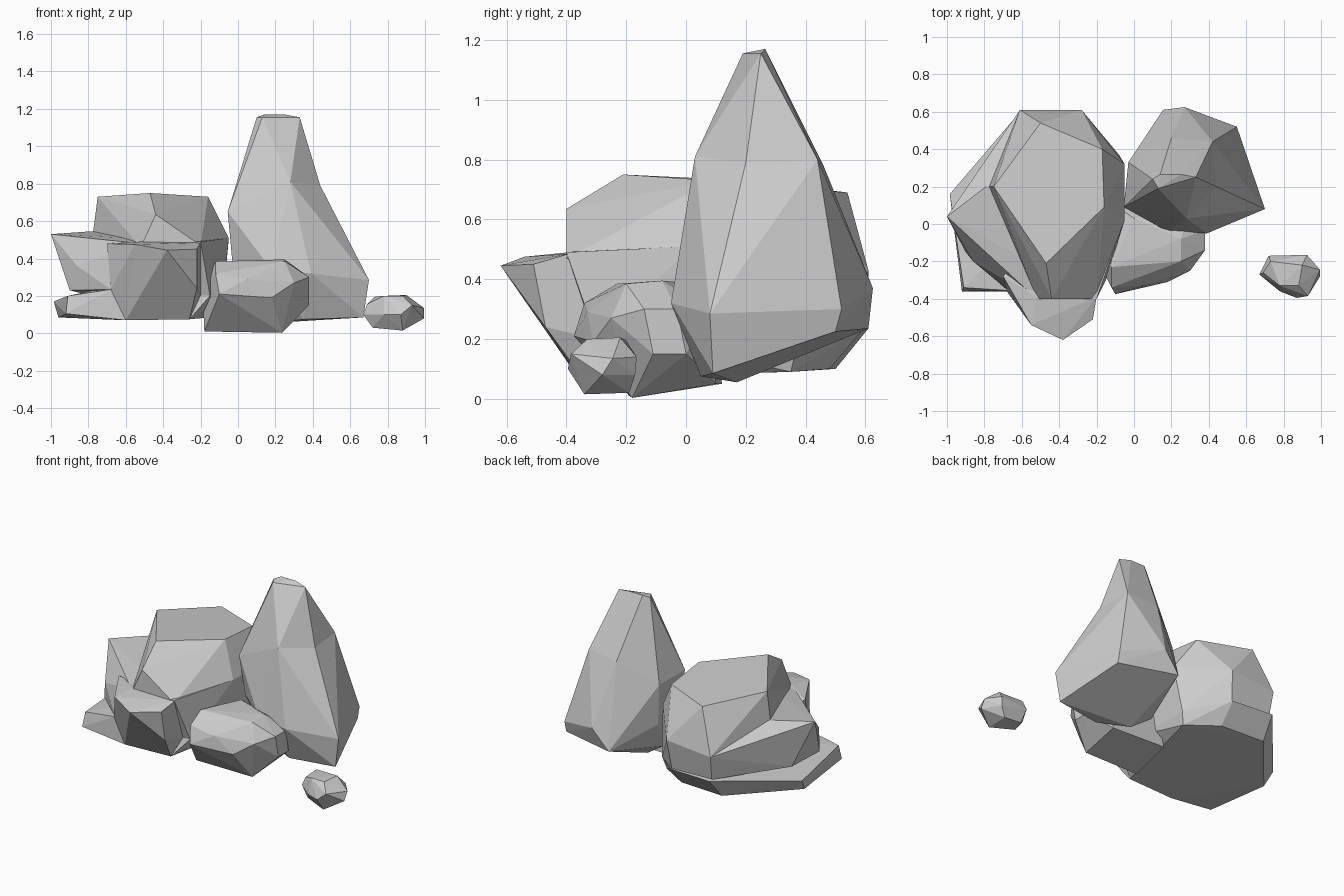
import bpy, bmesh, math


def hull(name, pts):
    """Faceted stone: the convex hull of a few corner points."""
    bm = bmesh.new()
    for p in pts:
        bm.verts.new(p)
    bmesh.ops.convex_hull(bm, input=bm.verts)
    loose = [v for v in bm.verts if not v.link_faces]
    bmesh.ops.delete(bm, geom=loose, context='VERTS')
    bmesh.ops.dissolve_limit(bm, angle_limit=math.radians(3),
                             verts=bm.verts, edges=bm.edges)
    bmesh.ops.recalc_face_normals(bm, faces=bm.faces)
    me = bpy.data.meshes.new(name)
    bm.to_mesh(me)
    bm.free()
    ob = bpy.data.objects.new(name, me)
    bpy.context.collection.objects.link(ob)
    return ob


def fuse(base, extra):
    """Union a second block into the first and discard the helper."""
    mod = base.modifiers.new("union", 'BOOLEAN')
    mod.operation = 'UNION'
    mod.solver = 'EXACT'
    mod.object = extra
    deps = bpy.context.evaluated_depsgraph_get()
    me = bpy.data.meshes.new_from_object(base.evaluated_get(deps))
    base.modifiers.clear()
    base.data = me
    bpy.data.objects.remove(extra)


# Wide boulder: shelf with an overhanging left corner
boulder = hull("wide_boulder", [
    (-1.0, .04, .53), (-.79, .2, .545), (-.8, -.15, .5), (-.86, -.2, .36),
    (-.9, -.15, .23), (-.68, -.35, .235), (-.52, -.4, .48), (-.2, -.4, .49),
    (-.05, .02, .51), (-.05, .32, .5), (-.15, -.3, .2), (-.08, .0, .17),
    (-.08, .37, .17), (-.28, .61, .43), (-.61, .61, .4), (-.6, .58, .235),
    (-.3, .58, .23), (-.9, .15, .24), (-.45, .1, .12)])
# Spreading foot of the boulder
foot = hull("boulder_foot", [
    (-.985, .16, .17), (-.96, .1, .085), (-.92, -.36, .105), (-.91, -.34, .2),
    (-.68, -.355, .235), (-.6, -.36, .07), (-.26, -.35, .075), (-.15, -.3, .2),
    (-.08, .0, .17), (-.08, .37, .17), (-.1, .35, .09), (-.3, .48, .1),
    (-.62, .5, .1), (-.6, .61, .235), (-.3, .59, .23), (-.45, .1, .3)])
# Lip pushing out of the front
lip = hull("boulder_lip", [
    (-.55, -.54, .475), (-.38, -.62, .445), (-.22, -.51, .45), (-.22, -.47, .24),
    (-.68, -.36, .235), (-.6, -.36, .07), (-.26, -.35, .075), (-.2, -.39, .485),
    (-.52, -.39, .49), (-.7, -.28, .48), (-.2, -.3, .2), (-.45, .1, .25)])
# Flat-topped crown of the boulder
crown = hull("boulder_crown", [
    (-.75, .2, .73), (-.5, .54, .69), (-.17, .4, .7), (-.16, .09, .73),
    (-.47, -.21, .75), (-.44, -.4, .635), (-.52, -.4, .46), (-.2, -.4, .47),
    (-.78, .2, .5), (-.05, .02, .51), (-.05, .32, .5), (-.28, .61, .43),
    (-.61, .61, .4), (-.45, .1, .25)])
for block in (foot, lip, crown):
    fuse(boulder, block)

# Tall spire: flared foot
spire = hull("tall_spire", [
    (-.055, .09, .65), (-.03, .33, .63), (.28, .03, .81), (.44, .2, .79),
    (.42, .44, .8), (.2, .46, .78), (.7, .08, .285), (.67, .09, .085),
    (.55, .52, .3), (.55, .5, .225), (.27, .625, .37), (.155, .61, .235),
    (.39, -.05, .32), (.18, -.04, .34), (-.03, .12, .38), (-.02, .33, .36),
    (.35, .05, .075), (.17, .17, .055), (.03, .2, .15), (.17, .5, .2)])
# Narrow upper part of the spire
tip = hull("spire_tip", [
    (.1, .24, 1.155), (.14, .265, 1.17), (.25, .265, 1.17), (.33, .25, 1.155),
    (.13, .19, 1.155), (-.055, .09, .65), (-.03, .33, .63), (.28, .03, .81),
    (.44, .2, .79), (.42, .44, .8), (.2, .46, .78), (.28, .25, .4)])
fuse(spire, tip)

# Low stone in front
hull("front_stone", [
    (-.18, -.19, .01), (.235, -.18, .003), (-.14, .12, .05), (.25, .1, .05),
    (-.19, -.2, .235), (-.12, -.23, .385), (-.12, -.34, .32), (-.1, -.375, .21),
    (.18, -.31, .19), (.05, -.33, .29), (.25, -.2, .385), (.25, -.08, .395),
    (.38, -.03, .3), (.38, -.14, .3), (.38, -.11, .15), (.3, -.25, .27),
    (.38, .0, .15), (.0, .03, .385), (.3, .08, .3), (-.1, .1, .3)])

# Small loose pebble
hull("pebble", [
    (.67, -.27, .1), (.69, -.26, .155), (.73, -.2, .195), (.78, -.33, .2),
    (.9, -.22, .205), (.88, -.33, .2), (.995, -.245, .135), (.995, -.28, .08),
    (.93, -.385, .15), (.87, -.395, .1), (.78, -.36, .1), (.72, -.17, .13),
    (.925, -.165, .14), (.92, -.17, .08), (.88, -.34, .015), (.72, -.28, .03),
    (.75, -.19, .03), (.88, -.19, .02)])
